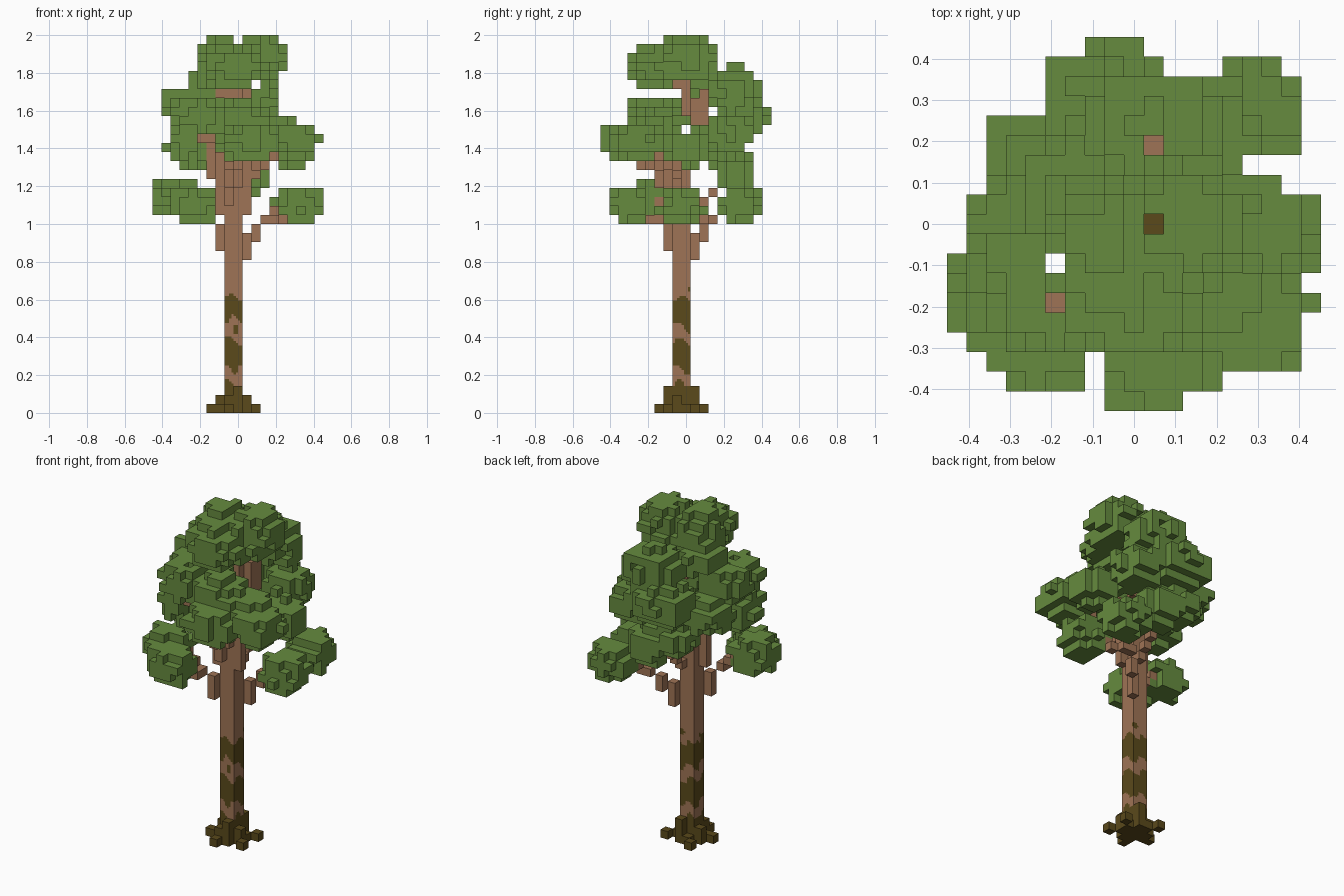
import bpy, bmesh, math, random
from mathutils import Vector

random.seed(11)
U = 2 / 42  # size of one block

if "Cube" in bpy.data.objects:
    bpy.data.objects.remove(bpy.data.objects["Cube"], do_unlink=True)


def material(name, rgb):
    m = bpy.data.materials.new(name)
    m.use_nodes = True
    col = (*rgb, 1)
    m.diffuse_color = col
    bsdf = m.node_tree.nodes["Principled BSDF"]
    bsdf.inputs["Base Color"].default_value = col
    bsdf.inputs["Roughness"].default_value = 1
    return m


leaf_green = material("leaf green", (0.133, 0.258, 0.049))
bark = material("bark brown", (0.345, 0.174, 0.092))
moss = material("dark moss", (0.103, 0.067, 0.011))

filled = set()  # every block used so far


def claim(cells):
    """Keep the blocks that are still free."""
    fresh = set(cells) - filled
    filled.update(fresh)
    return fresh


def box(lo, hi):
    return {(i, j, k) for i in range(lo[0], hi[0] + 1)
            for j in range(lo[1], hi[1] + 1) for k in range(lo[2], hi[2] + 1)}


def path(*pts):
    """Blocks along a polyline."""
    cells = set()
    for a, b in zip(pts, pts[1:]):
        a, b = Vector(a), Vector(b)
        n = max(1, int(max(abs(c) for c in b - a)))
        for s in range(n + 1):
            cells.add(tuple(math.floor(c + 0.5) for c in a.lerp(b, s / n)))
    return cells


def build(name, cells, mats, cuts=0, rule=None):
    """Make one object from the open faces of its blocks."""
    bm = bmesh.new()
    for c in sorted(cells):
        for axis in range(3):
            for sign in (-1, 1):
                n = list(c)
                n[axis] += sign
                if tuple(n) in filled:
                    continue
                centre = Vector((c[0], c[1], c[2] + 0.5))
                centre[axis] += sign / 2
                p, q = Vector(), Vector()
                p[(axis + 1) % 3] = 0.5
                q[(axis + 2) % 3] = 0.5 * sign
                ring = (-p - q, p - q, p + q, q - p)
                bm.faces.new([bm.verts.new((centre + o) * U) for o in ring])
    bmesh.ops.remove_doubles(bm, verts=bm.verts, dist=U / 100)
    if cuts:
        bmesh.ops.subdivide_edges(bm, edges=bm.edges, cuts=cuts, use_grid_fill=True)
    if rule:
        for f in bm.faces:
            f.material_index = rule(f.calc_center_median() / U)
    me = bpy.data.meshes.new(name)
    bm.to_mesh(me)
    bm.free()
    for m in mats:
        me.materials.append(m)
    bpy.context.collection.objects.link(bpy.data.objects.new(name, me))


# Trunk and its spreading roots
trunk = claim(box((-1, -1, 0), (0, 0, 27)))
roots = claim(
    box((-2, -1, 0), (1, 0, 0)) | box((-1, -2, 0), (0, 1, 0))
    | {(2, 1, 0), (2, -2, 0), (-2, 2, 0), (-3, -1, 0), (-1, -3, 0)}
    | box((-2, 0, 0), (-2, 0, 1)) | box((1, -1, 0), (1, -1, 1))
    | box((0, 1, 0), (0, 1, 2)) | box((0, -2, 0), (0, -2, 2))
    | box((-1, -2, 0), (-1, -2, 1)))

# Branches, from the lowest fork to the leader
branches = claim(
    box((1, 1, 17), (1, 1, 19)) | box((2, 2, 19), (2, 2, 20))
    | path((3, 3, 21), (4, 4, 22), (6, 5, 22)) | path((4, 3, 21), (6, 0, 22))
    | box((-2, -2, 18), (-2, -2, 20))
    | path((-3, -3, 21), (-3, -4, 21), (-4, -5, 22)) | path((-4, -3, 22), (-6, -3, 23))
    | box((-2, -1, 22), (-2, -1, 28)) | box((1, -1, 22), (1, -1, 27))
    | path((-1, -2, 23), (-1, -3, 26), (0, -6, 28)) | box((0, -2, 25), (0, -2, 28))
    | box((-3, -3, 26), (-3, -3, 30)) | path((-3, -4, 30), (-5, -4, 30))
    | path((2, -1, 26), (3, -2, 27), (4, -4, 28), (5, -5, 29))
    | path((0, 1, 22), (0, 3, 24), (1, 5, 26)) | path((2, 0, 27), (4, 1, 28), (6, 1, 29))
    | path((0, 0, 28), (0, 1, 31)) | box((1, 1, 30), (1, 1, 34))
    | box((1, 2, 31), (1, 2, 35)) | path((0, 0, 33), (0, 0, 36), (-1, -3, 37))
    | path((0, 0, 34), (-2, 0, 35), (-3, 0, 36)) | path((1, 2, 33), (1, 5, 35)))

# Open shafts through the canopy
shafts = {(1, 0), (1, 4), (-4, -2), (-4, -4)}


def clump(centre, radii):
    """Ragged rounded cluster of leaf blocks."""
    cells = set()
    lo = [math.floor(c - r) for c, r in zip(centre, radii)]
    hi = [math.ceil(c + r) for c, r in zip(centre, radii)]
    for c in sorted(box(lo, hi)):
        d = sum(abs((a - m) / r) ** 2.2 for a, m, r in zip(c, centre, radii))
        i, j, k = c
        gap = (k == 35 and j < 0) or (i, k) in ((2, 36), (0, 41)) or (i, j) in shafts
        inside = max(abs(i), abs(j)) <= 9 and 21 <= k <= 41
        if d < random.uniform(0.8, 1.25) and inside and not gap:
            cells.add(c)
    return cells


clumps = {
    "crown_left": ((-1.4, -1, 38.7), (2.8, 3.2, 2.7)),
    "crown_right": ((2.5, 0, 38.8), (3, 3.2, 2.7)),
    "crown_front": ((0, -4, 37.8), (3.3, 2.7, 2.2)),
    "crown_side": ((-3.2, 1, 36.5), (2.4, 3, 1.7)),
    "upper_back": ((1, 5.2, 35.5), (3.5, 2.8, 2.5)),
    "middle_back": ((-1.2, 6.2, 32), (3.6, 2.9, 2.4)),
    "middle_back_right": ((3.6, 4.7, 30.7), (2.6, 2.6, 2.3)),
    "middle_left": ((-5.7, 0, 33.4), (2.6, 2.9, 2.4)),
    "middle_front_left": ((-4.4, -4, 32.5), (2.7, 2.5, 2.2)),
    "middle_front": ((0.2, -4, 32.4), (2.8, 2.6, 2)),
    "middle_front_right": ((3.2, -3.6, 31), (3, 2.6, 2)),
    "side_left": ((-5.5, -2.6, 29.2), (2.5, 2.8, 2.3)),
    "side_back_left": ((-5.2, 3, 30.4), (2.5, 2.5, 2)),
    "front": ((1.2, -6.8, 29.7), (3, 2.7, 2.1)),
    "side_front_right": ((6.4, -4.9, 29.8), (2.5, 2.6, 2.2)),
    "side_right": ((6, 0.1, 28.9), (2.6, 2.6, 2.1)),
    "low_right": ((7, -0.5, 22.6), (2.5, 2.5, 2.1)),
    "low_back_right": ((6.1, 5.9, 22.6), (2.5, 2.5, 2.1)),
    "low_left": ((-7, -3.6, 23.5), (2.5, 2.5, 2.1)),
    "low_front_left": ((-5, -6.2, 22.6), (2.7, 2.5, 2.1)),
    "low_back": ((1.2, 5.3, 26), (2.2, 2.3, 2.4)),
    "low_back_left": ((-1.8, 5, 27.3), (2.4, 2.3, 2)),
}
foliage = {name: claim(clump(*shape)) for name, shape in clumps.items()}


def moss_rule(p):
    """Moss rises in broken bands up the trunk."""
    a = math.atan2(p.y + 0.5, p.x + 0.5)
    band = math.cos(1.25 * (p.z - 11.4) + 0.5 * math.sin(a))
    spots = math.sin(2.1 * p.z + 1) * math.sin(3 * a + 0.6 * p.z)
    if p.z < 3:
        return 1
    return int(p.z < 13.2 + 0.8 * math.sin(2 * a) and band + 0.9 * spots > -0.4)


build("trunk", trunk, [bark, moss], cuts=3, rule=moss_rule)
build("roots", roots, [moss])
build("branches", branches, [bark])
for name, cells in foliage.items():
    build("leaves_" + name, cells, [leaf_green])
